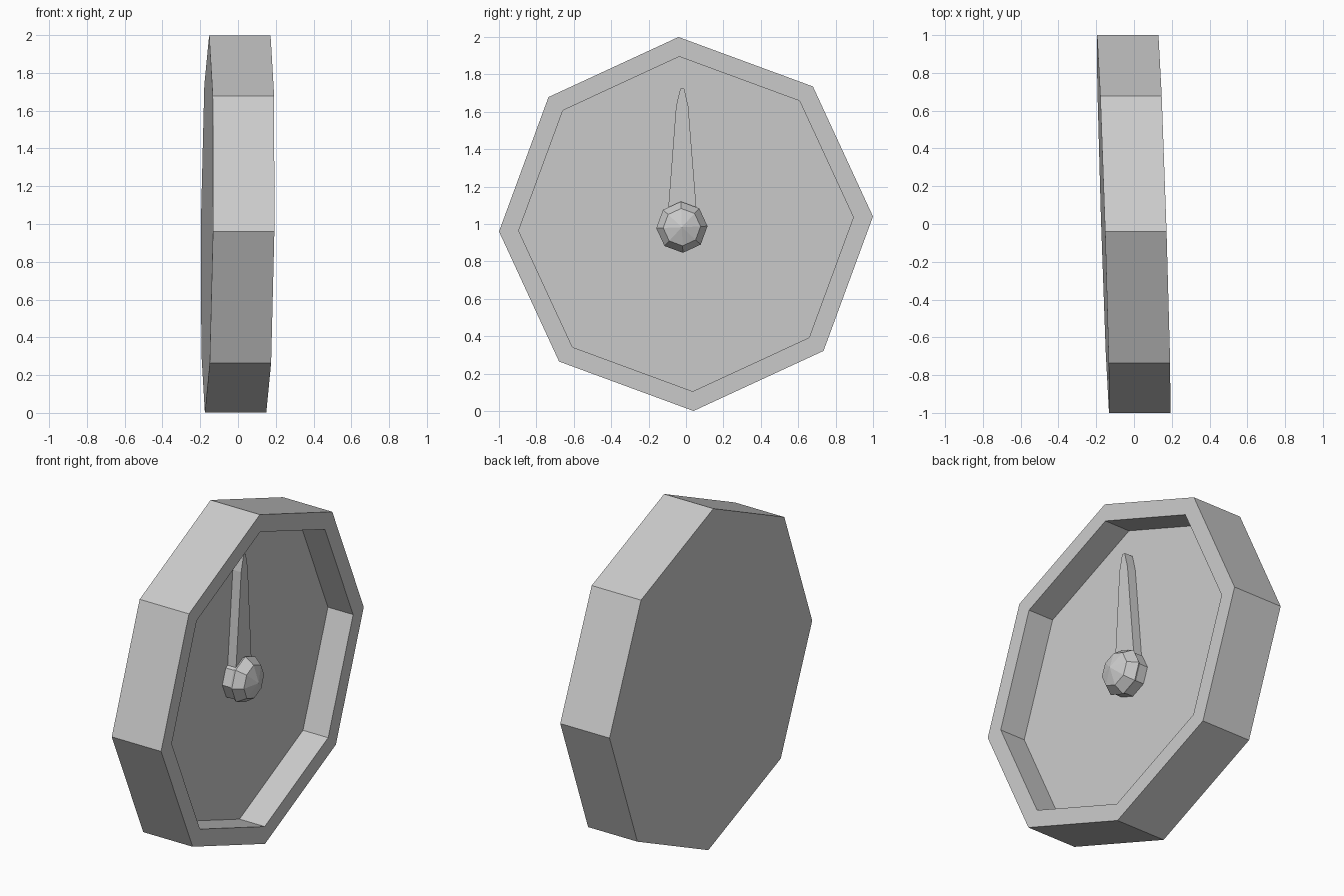
import bpy, bmesh, math

if "Cube" in bpy.data.objects:
    bpy.data.objects.remove(bpy.data.objects["Cube"])

HUB = (-0.022, 0.983)


def lean(x, y, z):
    """The whole dial is turned slightly off the x axis."""
    return (x - 0.032 * y + 0.010 * (z - 1), y, z)


def octagon(radius, centre=(0, 1)):
    angles = [math.radians(92.3 + 45 * i) for i in range(8)]
    return [(centre[0] + radius * math.cos(a), centre[1] + radius * math.sin(a)) for a in angles]


def loft(name, rings, start_cap=True, apex=None):
    """Skin a row of (x, outline) rings, closed by a flat cap or a point."""
    bm = bmesh.new()
    loops = [[bm.verts.new(lean(x, y, z)) for y, z in outline] for x, outline in rings]
    for a, b in zip(loops, loops[1:]):
        for i in range(len(a)):
            j = (i + 1) % len(a)
            bm.faces.new((a[i], a[j], b[j], b[i]))
    if start_cap:
        bm.faces.new(loops[0][::-1])
    last = loops[-1]
    if apex is None:
        bm.faces.new(last)
    else:
        tip = bm.verts.new(lean(apex, *HUB))
        for i in range(len(last)):
            bm.faces.new((last[i], last[(i + 1) % len(last)], tip))
    bmesh.ops.recalc_face_normals(bm, faces=bm.faces)
    mesh = bpy.data.meshes.new(name)
    bm.to_mesh(mesh)
    bm.free()
    obj = bpy.data.objects.new(name, mesh)
    bpy.context.collection.objects.link(obj)
    return obj


# Octagonal case: back, outer wall, rim and recessed face
FLOOR = -0.005
loft("dial_case", [(-0.164, octagon(1.0)), (0.161, octagon(1.0)),
                   (0.161, octagon(0.895)), (FLOOR, octagon(0.895))])

# Tapered pointer lying on the face
pointer = [(0.058, 1.0), (0.055, 1.09), (0.012, 1.63), (-0.01, 1.725),
           (-0.03, 1.725), (-0.053, 1.63), (-0.095, 1.08), (-0.10, 1.0)]
loft("pointer", [(FLOOR - 0.005, pointer), (0.05, pointer)])

# Round base of the pointer
loft("pointer_base", [(FLOOR - 0.005, octagon(0.125, HUB)), (0.05, octagon(0.125, HUB))])

# Faceted centre knob
loft("centre_knob", [(0.01, octagon(0.10, HUB)), (0.065, octagon(0.137, HUB)),
                     (0.12, octagon(0.10, HUB))], apex=0.152)
